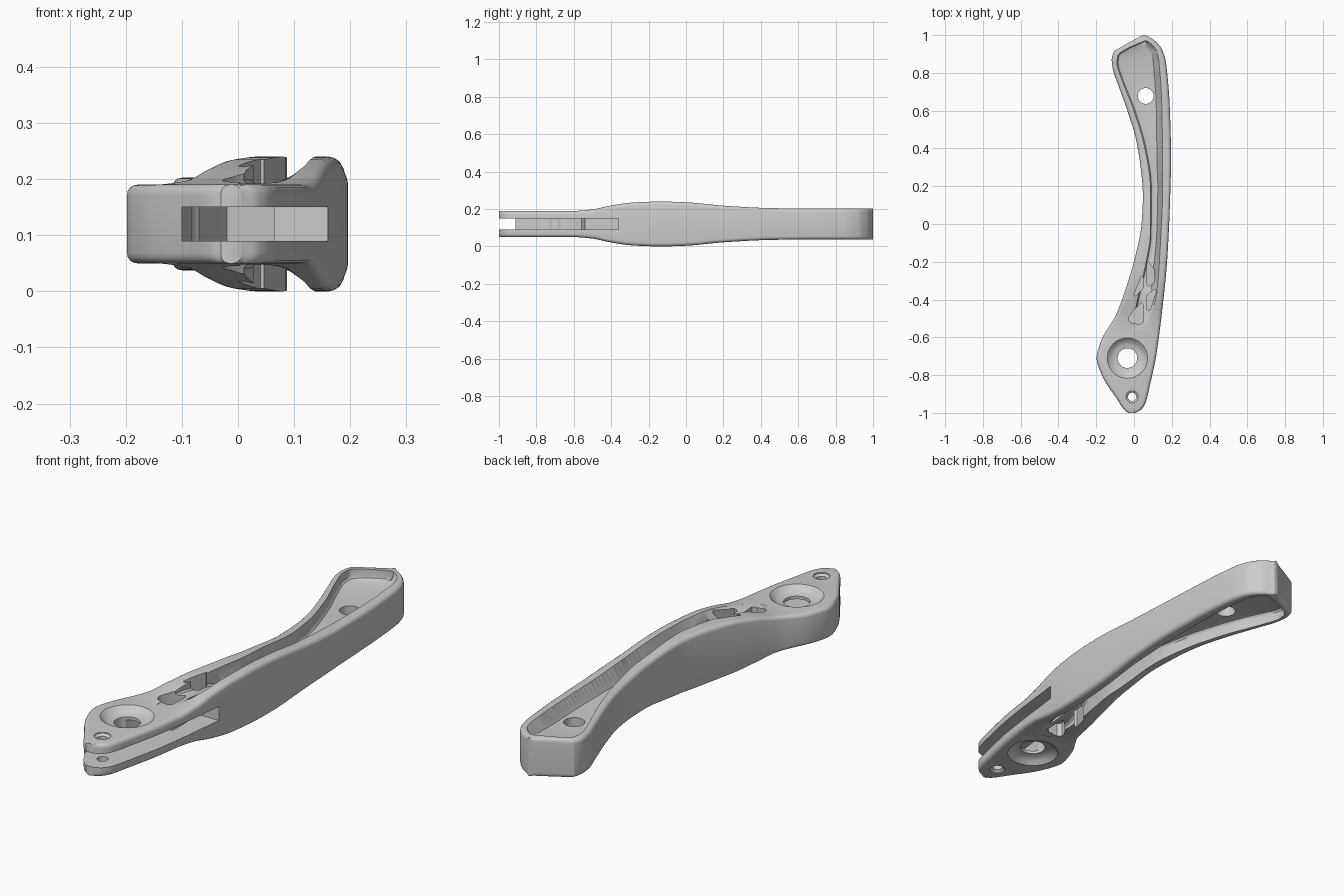
import bpy, bmesh, math

if "Cube" in bpy.data.objects:
    bpy.data.objects.remove(bpy.data.objects["Cube"])

ZC = 0.12  # mid plane; the arm is symmetric above and below it


def curve(pts):
    """Smooth monotone interpolation through (y, value) points."""
    n = len(pts)
    d = [(pts[i+1][1]-pts[i][1])/(pts[i+1][0]-pts[i][0]) for i in range(n-1)]
    m = [d[0]] + [0 if a*b <= 0 else 2*a*b/(a+b) for a, b in zip(d, d[1:])] + [d[-1]]

    def f(y):
        y = min(max(y, pts[0][0]), pts[-1][0])
        i = max(k for k in range(n-1) if pts[k][0] <= y)
        w = pts[i+1][0]-pts[i][0]
        t = (y-pts[i][0])/w
        return ((2*t**3-3*t*t+1)*pts[i][1] + (t**3-2*t*t+t)*w*m[i]
                + (3*t*t-2*t**3)*pts[i+1][1] + (t**3-t*t)*w*m[i+1])
    return f


# Plan outline, half height, channel edges and channel floor along y
left = curve([(-1, -.03), (-.985, -.05), (-.93, -.088), (-.79, -.175), (-.71, -.198), (-.62, -.175),
              (-.48, -.095), (-.3, -.03), (-.15, .012), (0, .04), (.15, .047), (.3, .035), (.45, .01),
              (.6, -.035), (.74, -.085), (.82, -.112), (.87, -.118), (.915, -.105), (.93, -.08), (1, .045)])
right = curve([(-1, .005), (-.985, .035), (-.95, .06), (-.85, .085), (-.7, .117), (-.45, .15), (-.2, .175),
               (.1, .19), (.35, .196), (.6, .19), (.85, .17), (.92, .15), (.97, .11), (1, .06)])
half = curve([(-1, .07), (-.6, .07), (-.5, .078), (-.4, .099), (-.28, .115), (-.13, .12), (0, .116),
              (.2, .098), (.45, .085), (.7, .082), (1, .083)])
ch_left = curve([(-.56, .0), (-.45, .01), (-.35, .03), (-.2, .065), (-.05, .087), (.2, .087), (.4, .058),
                 (.6, 0), (.78, -.07), (.85, -.09), (.89, -.086), (.92, -.05), (.968, .055)])
ch_right = curve([(-.56, .06), (-.45, .1), (-.35, .122), (-.1, .14), (.2, .152), (.6, .148), (.85, .133),
                  (.92, .118), (.95, .095), (.968, .07)])
floor = curve([(-.56, .071), (-.4, .067), (-.3, .057), (-.15, .03), (.1, .025), (.7, .025), (.97, .045)])


def new_object(name, bm):
    bmesh.ops.recalc_face_normals(bm, faces=bm.faces)
    me = bpy.data.meshes.new(name)
    bm.to_mesh(me)
    bm.free()
    ob = bpy.data.objects.new(name, me)
    bpy.context.collection.objects.link(ob)
    return ob


def loft(name, rings):
    bm = bmesh.new()
    vs = [[bm.verts.new(p) for p in r] for r in rings]
    n = len(vs[0])
    for a, b in zip(vs, vs[1:]):
        for i in range(n):
            bm.faces.new((a[i], a[(i+1) % n], b[(i+1) % n], b[i]))
    bm.faces.new(vs[0])
    bm.faces.new(vs[-1])
    return new_object(name, bm)


def stations(a, b, n):
    return [(a+b)/2 - (b-a)/2*math.cos(math.pi*i/n) for i in range(n+1)]


def body_ring(y):
    l, r, h = left(y), right(y), half(y)
    rad = min(.018, (r-l)*.4)
    ring = []
    for cx, cz, a0 in ((r-rad, h-rad, 0), (l+rad, h-rad, 90), (l+rad, rad-h, 180), (r-rad, rad-h, 270)):
        for k in range(5):
            a = math.radians(a0+22.5*k)
            ring.append((cx+rad*math.cos(a), y, ZC+cz+rad*math.sin(a)))
    return ring


def channel_ring(y, s):
    l, r, f, h = ch_left(y), ch_right(y), floor(y), half(y)
    w = r-l
    rb = r-min(.4*w, .03)
    e = min(.02, .25*w)
    g = min(.012, (h-f)*.4)
    pts = [(l, .2), (l, f+g), (l+e*.3, f+g*.3), (l+e, f), (rb-e*.7, f), (rb, f+g*.4),
           (r, max(h, f+.004)), (r, .2)]
    return [(x, y, ZC+s*z) for x, z in pts]


def prism(name, pts, z0, z1):
    return loft(name, [[(x, y, z) for x, y in pts] for z in (z0, z1)])


def lathe(name, x, y, prof, n=40):
    """Stack of circles from a (radius, height) profile mirrored about the mid plane."""
    full = [(r, z) for r, z in prof] + [(r, -z) for r, z in reversed(prof)]
    return loft(name, [[(x+r*math.cos(math.tau*i/n), y+r*math.sin(math.tau*i/n), ZC+z)
                        for i in range(n)] for r, z in full])


# Lever arm
arm = loft("lever_arm", [body_ring(y) for y in stations(-1, 1, 130)])

# Channels in both faces
cutters = [loft("channel_cut", [channel_ring(y, s) for y in stations(-.56, .968, 90)]) for s in (1, -1)]
# Fork slot in the pivot end
cutters.append(prism("slot_cut", [(-.1, -1.1), (-.1, -.88), (-.085, -.74), (-.06, -.63), (-.02, -.56),
                                  (.065, -.54), (.065, -.36), (.3, -.36), (.3, -1.1)], ZC-.03, ZC+.03))
# Dished pivot seat, small pin hole, rear hole
cutters.append(lathe("pivot_cut", -.035, -.71, [(.114, .09), (.108, .071), (.1, .064), (.09, .054),
                                                (.075, .046), (.052, .043)]))
cutters.append(lathe("pin_cut", -.01, -.915, [(.033, .09), (.033, .066), (.022, .058)], 28))
cutters.append(lathe("rear_hole_cut", .062, .678, [(.042, .1)]))
# Triangular lightening pockets
pockets = [([(-.025, -.49), (.0, -.455), (.04, -.418), (.048, -.43), (.048, -.52), (.03, -.53), (-.015, -.525), (-.028, -.51)], .015),
           ([(.0, -.375), (.04, -.275), (.05, -.285), (.05, -.335), (.01, -.382)], .015),
           ([(.08, -.365), (.112, -.345), (.118, -.355), (.085, -.455), (.07, -.455), (.07, -.38)], .038),
           ([(.07, -.19), (.105, -.24), (.11, -.305), (.078, -.33), (.07, -.32)], .02)]
for pts, depth in pockets:
    for s in (1, -1):
        cutters.append(prism("pocket_cut", pts, ZC+s*depth, ZC+s*.2))

bpy.context.view_layer.objects.active = arm
for c in cutters:
    c.hide_render = True
    m = arm.modifiers.new("cut", 'BOOLEAN')
    m.operation, m.solver, m.object = 'DIFFERENCE', 'EXACT', c
    bpy.ops.object.modifier_apply(modifier=m.name)
    bpy.data.objects.remove(c)

bpy.ops.object.select_all(action='DESELECT')
arm.select_set(True)
bpy.ops.object.shade_smooth_by_angle(angle=math.radians(32))
